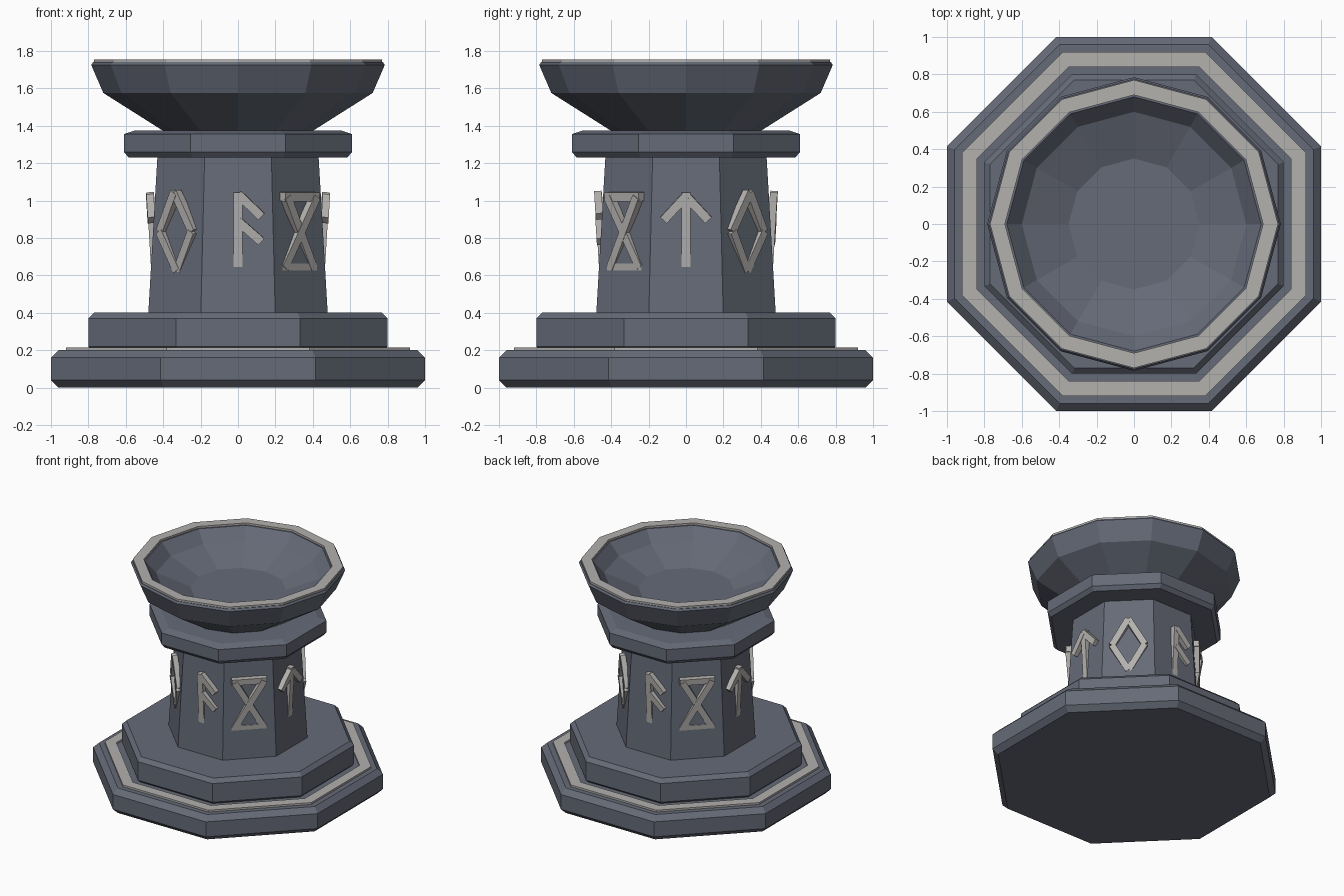
import bpy, bmesh
from math import pi, cos, sin, atan2, radians
from mathutils import Matrix, Vector

if "Cube" in bpy.data.objects:
    bpy.data.objects.remove(bpy.data.objects["Cube"])


def material(name, color):
    m = bpy.data.materials.new(name)
    m.diffuse_color = (*color, 1)
    m.use_nodes = True
    m.node_tree.nodes["Principled BSDF"].inputs["Base Color"].default_value = m.diffuse_color
    return m


stone = material("dark_stone", (0.13, 0.145, 0.185))
inlay = material("pale_inlay", (0.45, 0.44, 0.42))


def finish(bm, name, mat):
    bmesh.ops.recalc_face_normals(bm, faces=bm.faces)
    me = bpy.data.meshes.new(name)
    bm.to_mesh(me)
    bm.free()
    me.materials.append(mat)
    ob = bpy.data.objects.new(name, me)
    bpy.context.collection.objects.link(ob)
    return ob


def lathe(name, profile, mat, sides=8, closed=False):
    """Stack of polygon rings; octagons take flat-to-centre radii, others corner radii."""
    bm = bmesh.new()
    k, start = (1 / cos(pi / 8), pi / 8) if sides == 8 else (1, 0)
    rings = []
    for r, z in profile:
        angles = [start + 2 * pi * i / sides for i in range(sides)]
        rings.append([bm.verts.new((r * k * cos(a), r * k * sin(a), z)) for a in angles])
    pairs = list(zip(rings, rings[1:]))
    if closed:
        pairs.append((rings[-1], rings[0]))
    for a, b in pairs:
        for i in range(sides):
            j = (i + 1) % sides
            bm.faces.new((a[i], a[j], b[j], b[i]))
    if not closed:
        bm.faces.new(rings[0])
        bm.faces.new(rings[-1])
    return finish(bm, name, mat)


# Stepped octagonal plinth with inlaid band
lathe("base_step", [(0.96, 0), (1, 0.04), (1, 0.16), (0.96, 0.2)], stone)
lathe("base_inlay", [(0.92, 0.19), (0.92, 0.215), (0.84, 0.215), (0.84, 0.19)], inlay, closed=True)
lathe("upper_step", [(0.77, 0.19), (0.8, 0.22), (0.8, 0.37), (0.77, 0.4)], stone)

# Tapered shaft and collar
lathe("shaft", [(0.48, 0.39), (0.43, 1.25)], stone)
lathe("collar", [(0.585, 1.23), (0.61, 1.26), (0.61, 1.355), (0.55, 1.375)], stone)

# Twelve-sided bowl with pale rim
lathe("bowl", [(0.38, 1.36), (0.72, 1.575), (0.785, 1.725), (0.775, 1.74), (0.68, 1.74),
               (0.6, 1.65), (0.35, 1.55)], stone, sides=12)
lathe("bowl_rim", [(0.77, 1.73), (0.77, 1.755), (0.69, 1.755), (0.69, 1.73)], inlay,
      sides=12, closed=True)

# Raised marks as bar strokes (x1, z1, x2, z2) around the mark centre
stave = (0, -0.195, 0, 0.205)
marks = [
    ("branch_mark", [stave, (0, 0.195, 0.125, 0.075), (0, 0.05, 0.125, -0.06)]),
    ("hourglass_mark", [(-0.13, 0.18, 0.13, 0.18), (-0.13, -0.2, 0.13, -0.2),
                        (-0.11, 0.18, 0.11, -0.2), (0.11, 0.18, -0.11, -0.2)]),
    ("arrow_mark", [stave, (0, 0.185, 0.12, 0.055), (0, 0.185, -0.12, 0.055)]),
    ("diamond_mark", [(0, 0.205, 0.12, -0.005), (0, 0.205, -0.12, -0.005),
                      (0, -0.215, 0.12, -0.005), (0, -0.215, -0.12, -0.005)]),
]
for face in range(8):
    name, strokes = marks[face % 4]
    place = (Matrix.Rotation(face * pi / 4, 4, 'Z') @ Matrix.Translation((0, -0.457, 0.84))
             @ Matrix.Rotation(radians(3.4), 4, 'X'))
    bm = bmesh.new()
    for n, (x1, z1, x2, z2) in enumerate(strokes):
        length = Vector((x2 - x1, z2 - z1)).length
        turn = Matrix.Rotation(-atan2(z2 - z1, x2 - x1), 4, 'Y')
        mid = Matrix.Translation(((x1 + x2) / 2, -0.002 * n, (z1 + z2) / 2))
        size = Matrix.Diagonal((length, 0.04, 0.047, 1))
        bmesh.ops.create_cube(bm, size=1, matrix=place @ mid @ turn @ size)
    finish(bm, f"{name}_{face // 4 + 1}", inlay)
